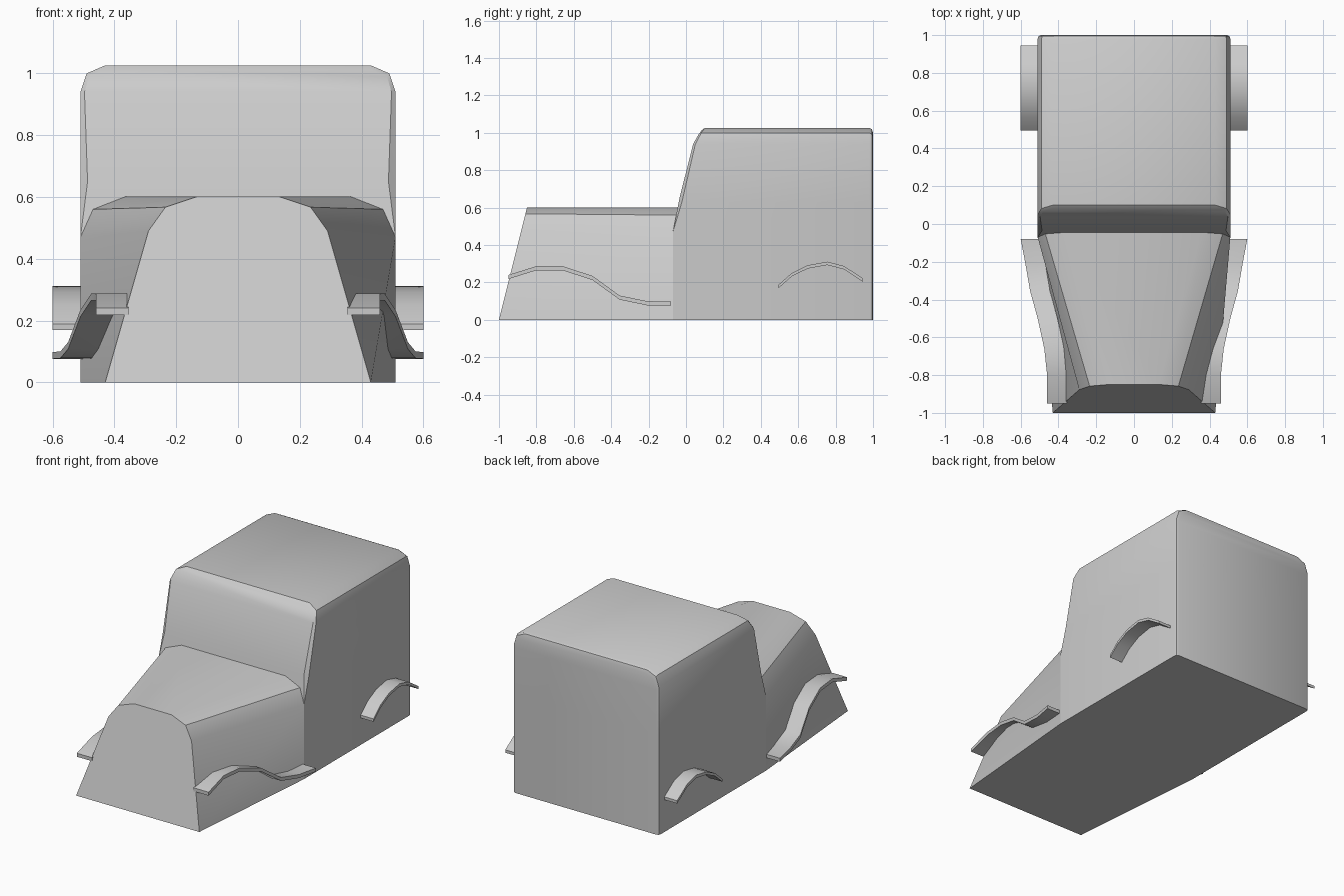
import bpy, bmesh, math

if "Cube" in bpy.data.objects:
    bpy.data.objects.remove(bpy.data.objects["Cube"])


def finish(name, bm, angle=30, mirror=False):
    bmesh.ops.recalc_face_normals(bm, faces=bm.faces)
    mesh = bpy.data.meshes.new(name)
    bm.to_mesh(mesh)
    bm.free()
    ob = bpy.data.objects.new(name, mesh)
    bpy.context.collection.objects.link(ob)
    if mirror:
        ob.modifiers.new("Mirror", 'MIRROR')
    bpy.ops.object.select_all(action='DESELECT')
    ob.select_set(True)
    bpy.context.view_layer.objects.active = ob
    bpy.ops.object.shade_smooth_by_angle(angle=math.radians(angle))
    return ob


def shell(name, sections, front_from=0, back_cap=True):
    """Skin symmetric half sections (bottom to top) and cap the ends in strips."""
    bm = bmesh.new()
    rings = []
    for sec in sections:
        right = [bm.verts.new(p) for p in sec]
        left = [bm.verts.new((-x, y, z)) for x, y, z in sec]
        rings.append(right + left[::-1])
    n = len(rings[0])
    for a, b in zip(rings, rings[1:]):
        for i in range(n):
            j = (i + 1) % n
            bm.faces.new((a[i], a[j], b[j], b[i]))

    def cap(r, start):
        for i in range(start, n // 2 - 1):
            bm.faces.new((r[i], r[i + 1], r[n - 2 - i], r[n - 1 - i]))
    cap(rings[0], front_from)
    if back_cap:
        cap(rings[-1], 0)
    bmesh.ops.remove_doubles(bm, verts=bm.verts, dist=1e-5)
    return finish(name, bm)


# Cab: sloped windshield with chamfered rim, boxy rear with small bevel
side = [(.51, 0), (.51, .47), (.51, .63), (.51, .94), (.49, 1.0), (.43, 1.026)]
inner = [(.51, -.07, 0), (.51, -.07, .47), (.487, -.035, .65),
         (.497, .038, .94), (.482, .066, .99), (.43, .082, 1.012)]
rim_y = [-.07, -.07, -.022, .05, .082, .10]
rim = [(x, y, z) for (x, z), y in zip(side, rim_y)]
rear = [(x, .98, z) for x, z in side]
back = [(x - .018, 1.0, z - .025 * (z > .9)) for x, z in side]
mid = [(x - .004, .994, z - .007 * (z > .9)) for x, z in side]
shell("cab", [inner, rim, rear, mid, back], front_from=1)

# Hood: tapers from the cab to a narrow raked nose
nose = [(x, -1 + .25 * z, z) for x, z in
        [(.43, 0), (.29, .49), (.235, .567), (.13, .602)]]
cowl = [(.51, -.07, 0), (.51, -.07, .47), (.47, -.05, .56), (.365, -.035, .602)]
shell("hood", [nose, cowl], back_cap=False)


# Fenders: thin bent strips, path rows are (inner x, outer x, y, top z)
def fender(name, path, t=.02):
    bm = bmesh.new()
    rows = []
    for xi, xo, y, z in path:
        rows.append([bm.verts.new(p) for p in
                     ((xi, y, z), (xo, y, z), (xo, y, z - t), (xi, y, z - t))])
    for a, b in zip(rows, rows[1:]):
        for i in range(4):
            j = (i + 1) % 4
            bm.faces.new((a[i], a[j], b[j], b[i]))
    bm.faces.new(rows[0])
    bm.faces.new(rows[-1])
    finish(name, bm, 40, mirror=True)


front = [(.46, -.95, .24), (.46, -.8, .287), (.475, -.66, .287), (.51, -.5, .235),
         (.55, -.355, .13), (.575, -.21, .10), (.60, -.08, .098)]
fender("front_fender", [(x - .105, x, y, z) for x, y, z in front], .022)

arch = [(.495, .188), (.565, .25), (.65, .292), (.755, .311), (.845, .288), (.945, .222)]
fender("rear_fender", [(.50, .60, y, z) for y, z in arch], .018)
